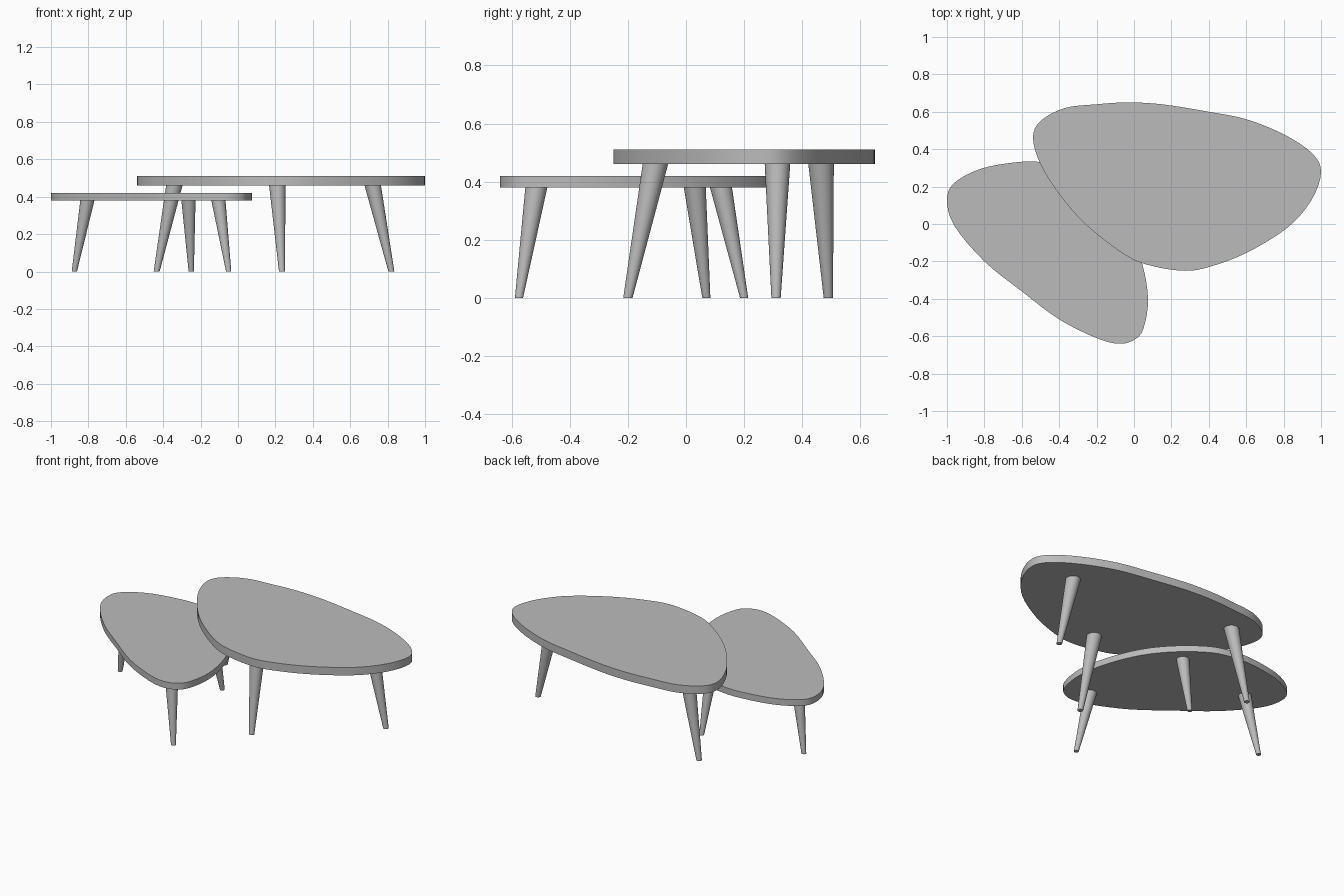
import bpy, bmesh, math
from mathutils import Vector

cube = bpy.data.objects.get("Cube")
if cube:
    bpy.data.objects.remove(cube, do_unlink=True)

# One plain grey for everything
grey = bpy.data.materials.new("plain_grey")
grey.use_nodes = True
colour = (0.5, 0.5, 0.5, 1)
grey.diffuse_color = colour
grey.node_tree.nodes["Principled BSDF"].inputs["Base Color"].default_value = colour


def finish(name, bm):
    bmesh.ops.recalc_face_normals(bm, faces=bm.faces[:])
    mesh = bpy.data.meshes.new(name)
    bm.to_mesh(mesh)
    bm.free()
    mesh.materials.append(grey)
    obj = bpy.data.objects.new(name, mesh)
    bpy.context.collection.objects.link(obj)
    bpy.ops.object.select_all(action='DESELECT')
    obj.select_set(True)
    bpy.context.view_layer.objects.active = obj
    bpy.ops.object.shade_smooth_by_angle(angle=math.radians(35))
    return obj


def smooth_loop(points, steps=4):
    """Closed smooth curve through the points."""
    pts = [Vector(p) for p in points]
    n = len(pts)
    loop = []
    for i in range(n):
        a, b, c, d = (pts[(i + k) % n] for k in (-1, 0, 1, 2))
        for s in range(steps):
            t = s / steps
            loop.append(0.5 * (2 * b + (c - a) * t + (2 * a - 5 * b + 4 * c - d) * t ** 2
                               + (3 * b - a - 3 * c + d) * t ** 3))
    return loop


def table_top(name, outline, z0, z1):
    bm = bmesh.new()
    base = bm.faces.new([bm.verts.new((p.x, p.y, z0)) for p in smooth_loop(outline)])
    new = bmesh.ops.extrude_face_region(bm, geom=[base], use_keep_orig=True)["geom"]
    for v in new:
        if isinstance(v, bmesh.types.BMVert):
            v.co.z = z1
    finish(name, bm)


def leg(name, foot, head, height, r_foot, r_head):
    """Splayed tapered leg whose ends stay level."""
    bm = bmesh.new()
    bmesh.ops.create_cone(bm, cap_ends=True, segments=32,
                          radius1=r_foot, radius2=r_head, depth=height)
    for v in bm.verts:
        end = foot if v.co.z < 0 else head
        v.co += Vector((end[0], end[1], height / 2))
    finish(name, bm)


# Table tops, rounded pebble outlines
large_outline = [(-.54, .46), (-.5, .55), (-.37, .62), (-.2, .64), (-.04, .65), (.15, .64),
                 (.4, .6), (.6, .56), (.8, .48), (.95, .38), (1, .28), (.95, .13),
                 (.82, -.02), (.6, -.155), (.4, -.23), (.27, -.25), (.1, -.225),
                 (-.04, -.17), (-.25, -.01), (-.4, .16), (-.5, .32)]
small_outline = [(-1, .13), (-.96, .22), (-.82, .295), (-.63, .33), (-.49, .33), (-.34, .29),
                 (-.18, .17), (-.05, .01), (.04, -.2), (.075, -.4), (.05, -.56), (0, -.62),
                 (-.08, -.64), (-.2, -.61), (-.4, -.51), (-.6, -.36), (-.8, -.2), (-.96, -.01)]
table_top("large_table_top", large_outline, .46, .51)
table_top("small_table_top", small_outline, .38, .42)

# Three splayed legs under each top: foot and head positions
large_legs = {"back_right": ((-.435, .49), (-.34, .465)),
              "front": ((.235, -.2), (.21, -.105)),
              "left": ((.82, .31), (.72, .315))}
small_legs = {"right": ((-.875, .07), (-.805, .03)),
              "back": ((-.25, .2), (-.265, .12)),
              "front": ((-.05, -.575), (-.105, -.515))}
for where, (foot, head) in large_legs.items():
    leg(f"large_table_{where}_leg", foot, head, .462, .016, .044)
for where, (foot, head) in small_legs.items():
    leg(f"small_table_{where}_leg", foot, head, .382, .014, .038)
